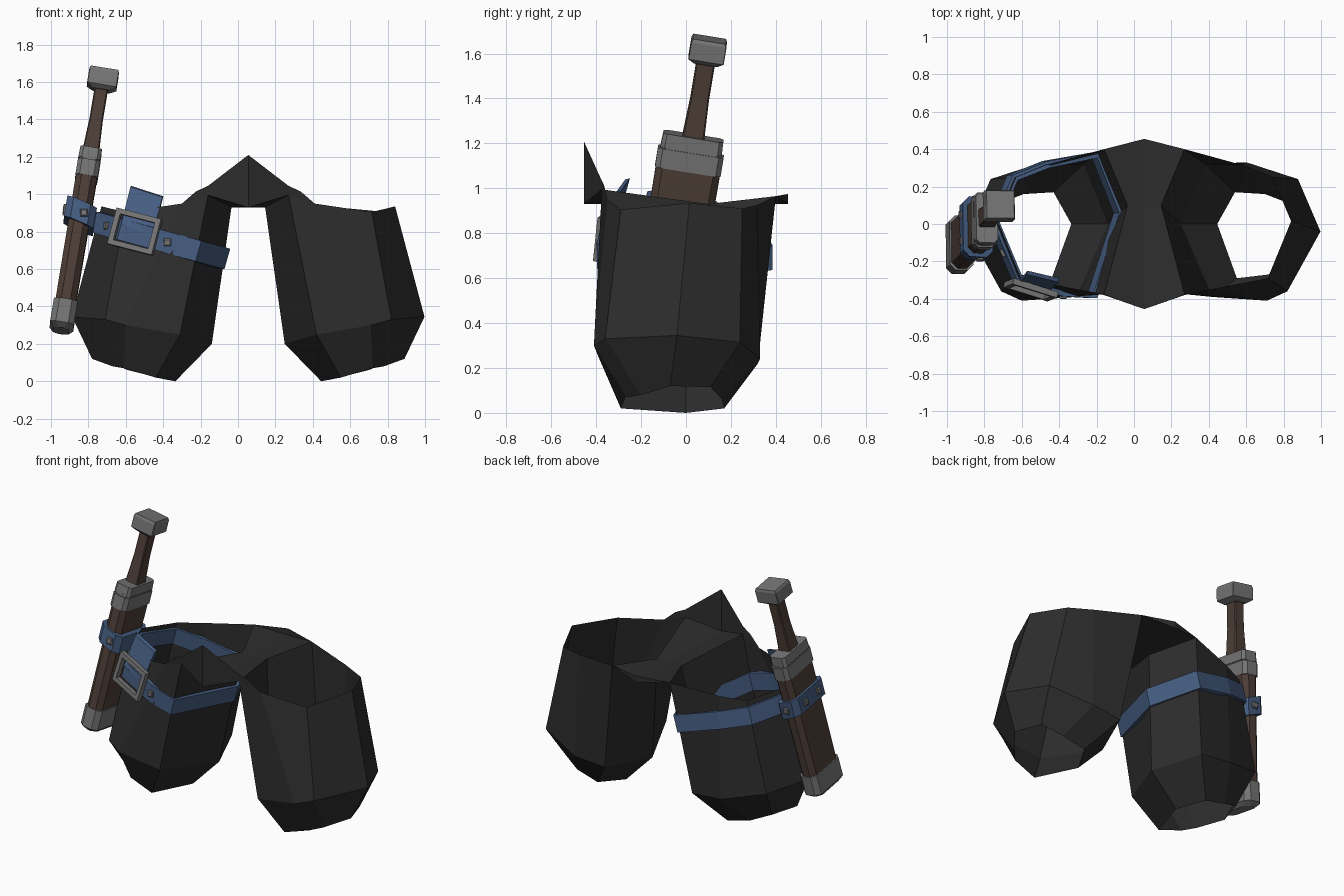
import bpy, bmesh
from mathutils import Vector, Matrix

if "Cube" in bpy.data.objects:
    bpy.data.objects.remove(bpy.data.objects["Cube"])

V = Vector


def material(name, rgb):
    m = bpy.data.materials.new(name)
    m.diffuse_color = (*rgb, 1)
    m.use_nodes = True
    m.node_tree.nodes["Principled BSDF"].inputs["Base Color"].default_value = m.diffuse_color
    return m


CLOTH = material("dark_cloth", (0.026, 0.026, 0.026))
BLUE = material("blue_leather", (0.06, 0.11, 0.22))
BROWN = material("brown_leather", (0.075, 0.048, 0.038))
METAL = material("grey_metal", (0.18, 0.18, 0.18))


def make(name, verts, faces, mat):
    me = bpy.data.meshes.new(name)
    me.from_pydata([tuple(v) for v in verts], [], faces)
    bm = bmesh.new()
    bm.from_mesh(me)
    bmesh.ops.recalc_face_normals(bm, faces=bm.faces)
    bm.to_mesh(me)
    bm.free()
    me.materials.append(mat)
    ob = bpy.data.objects.new(name, me)
    bpy.context.collection.objects.link(ob)
    return ob


def bridge(rings, loop=False):
    """Quads joining consecutive rings of equal length."""
    n, k = len(rings[0]), len(rings)
    return [(r * n + i, r * n + (i + 1) % n,
             (r + 1) % k * n + (i + 1) % n, (r + 1) % k * n + i)
            for r in range(k if loop else k - 1) for i in range(n)]


def loft(name, rings, mat, loop=False):
    """Capped loft, or a closed hoop when loop is set."""
    n = len(rings[0])
    faces = bridge(rings, loop)
    if not loop:
        faces += [tuple(range(n)), tuple(range((len(rings) - 1) * n, len(rings) * n))]
    return make(name, [p for r in rings for p in r], faces, mat)


# Trousers: one open leg (columns run inner, front, outer, back) plus half the crotch saddle
CX = 0.055
rim = [(.145, .10, .93), (.27, -.375, .995), (.41, -.35, .95), (.715, -.29, .905),
       (.84, .015, .935), (.74, .25, .91), (.58, .315, .925), (.27, .40, .965)]
mid = [(.25, 0, .20), (.42, -.39, .25), (.71, -.41, .30), (.82, -.36, .33),
       (.997, -.04, .345), (.877, .24, .315), (.60, .33, .24), (.38, .32, .22)]
hem = [(.445, 0, 0), (.55, -.29, .02), (.72, -.27, .07), (.78, -.20, .08),
       (.89, -.07, .12), (.83, .11, .115), (.70, .16, .06), (.54, .17, .02)]
saddle = [(CX, -.455, 1.21), (CX, -.455, .93), (CX, .10, .93), (CX, .455, .93),
          (CX, .455, .975), (.27, -.38, 1.045), (.335, -.365, 1.015)]
faces = bridge([rim, mid, hem])
faces += [(24, 29, 1, 25), (29, 30, 2, 1), (25, 1, 0, 26), (26, 0, 7, 27), (27, 7, 28)]
pants = make("trousers", [(x - CX, y, z) for x, y, z in rim + mid + hem + saddle], faces, CLOTH)
pants.location.x = CX
mod = pants.modifiers.new("mirror", 'MIRROR')
mod.use_clip = True

# Thigh strap: follows the left leg's columns where a slanted plane cuts them
lean = V((0.27, 0, 0.96))


def on_leg(a, b):
    a, b = (V((2 * CX - p[0], p[1], p[2])) for p in (a, b))
    h = lambda p: p.z - (0.65 - 0.29 * (p.x + 0.06))
    return a.lerp(b, h(a) / (h(a) - h(b)))


core = [on_leg(a, b) for a, b in zip(rim, mid)]
centre = sum(core, V()) / len(core)


def strap_ring(out, up):
    ring = []
    for p in core:
        r = p - centre
        r.z = 0
        ring.append(p + r.normalized() * out + lean * up)
    return ring


# the strap straddles the cloth, so it also shows inside the leg
loft("thigh_strap", [strap_ring(-.02, -.057), strap_ring(.018, -.057),
                     strap_ring(.018, .057), strap_ring(-.02, .057)], BLUE, True)

# Buckle frame lying on the strap
u = V((.24, -.075, -.062)).normalized()
v = V((.05, .02, .19)).normalized()
w = u.cross(v).normalized()
mid_b = V((-.552, -.352, .80))


def rect(a, b, d):
    return [mid_b + u * (a * i) + v * (b * j) + w * d
            for i, j in ((-1, -1), (1, -1), (1, 1), (-1, 1))]


loft("buckle", [rect(.128, .10, -.016), rect(.128, .10, .016),
                rect(.100, .072, .016), rect(.100, .072, -.016)], METAL, True)

# Loose strap end standing up behind the buckle
flap = [V(p) for p in ((-.625, -.325, .84), (-.455, -.365, .79),
                       (-.405, -.31, .985), (-.575, -.27, 1.04))]
loft("strap_end", [flap, [p + V((.006, .02, .004)) for p in flap]], BLUE)

# Dagger: octagonal sections lofted along a tilted axis
axis = V((.167, .165, 1))
tilt = Matrix.Translation((-.825, -.005, 1)) @ \
    V((0, 0, 1)).rotation_difference(axis).to_matrix().to_4x4()


def section(z, a, b, c, slant=0):
    pts = [(a - c, -b), (a, -b + c), (a, b - c), (a - c, b),
           (-a + c, b), (-a, b - c), (-a, -b + c), (-a + c, -b)]
    return [tilt @ V((x, y, (z - 1) * axis.length - slant * x)) for x, y in pts]


def dagger_part(name, mat, *sections):
    loft(name, [section(*s) for s in sections], mat)


dagger_part("sheath", BROWN, (.40, .055, .138, .03), (1.10, .057, .145, .03))
dagger_part("sheath_tip", METAL, (.27, .042, .115, .03), (.295, .064, .148, .03),
            (.42, .064, .148, .03))
dagger_part("sheath_collar", METAL, (1.08, .06, .148, .022), (1.165, .06, .148, .022))
dagger_part("sheath_groove", METAL, (1.16, .054, .138, .022), (1.18, .054, .138, .022))
dagger_part("guard", METAL, (1.172, .06, .138, .018), (1.232, .058, .135, .018))
dagger_part("grip", BROWN, (1.22, .045, .05, .006), (1.40, .036, .042, .006),
            (1.57, .036, .042, .006))
dagger_part("pommel", METAL, (1.555, .048, .054, .006), (1.575, .08, .08, .003),
            (1.65, .08, .08, .003), (1.665, .074, .074, .003))
dagger_part("sheath_loop", BLUE, (.83, .083, .163, .035, .25), (.94, .083, .163, .035, .25))


# Rivets on the strap and on the sheath loop
def rivet(name, pos, normal, s=.02):
    n = V(normal).normalized()
    a = n.cross(V((0, 0, 1))).normalized()
    b = a.cross(n)
    rings = [[V(pos) + n * d + a * (s * k * i) + b * (s * k * j)
              for i, j in ((-1, -1), (1, -1), (1, 1), (-1, 1))]
             for d, k in ((-.012, 1), (.008, 1), (.013, .7))]
    loft(name, rings, METAL)


def strap_point(i, t):
    ring = strap_ring(.018, 0)
    p, q = ring[i], ring[i + 1]
    e = q - p
    return p.lerp(q, t), (e.y, -e.x, 0)


for k, (i, t) in enumerate(((3, .5), (1, .92))):
    pos, nrm = strap_point(i, t)
    if nrm[0] * (pos.x - centre.x) + nrm[1] * (pos.y - centre.y) < 0:
        nrm = tuple(-c for c in nrm)
    rivet(f"strap_rivet_{k + 1}", pos, nrm)
rot = tilt.to_3x3()
for k, (loc, nrm) in enumerate((((.02, -.163, -.125), (0, -1, 0)), ((-.083, -.07, -.10), (-1, 0, 0)),
                                ((-.083, .07, -.10), (-1, 0, 0)), ((0, .163, -.118), (0, 1, 0)))):
    rivet(f"loop_rivet_{k + 1}", tilt @ V(loc), rot @ V(nrm))
